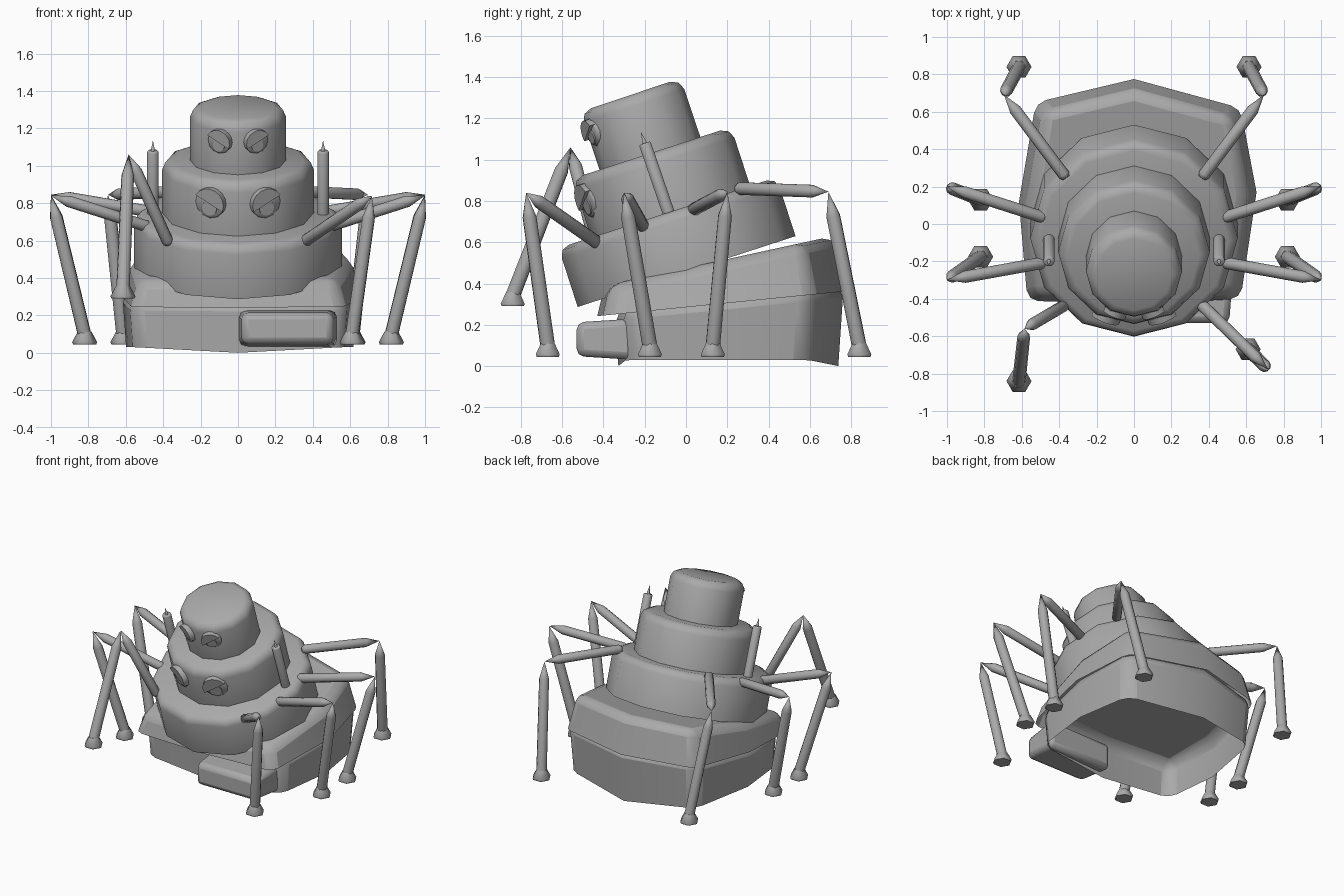
import bpy, bmesh, math
from mathutils import Matrix, Vector

if "Cube" in bpy.data.objects:
    bpy.data.objects.remove(bpy.data.objects["Cube"])

GREY = (0.4, 0.4, 0.4, 1)
mat = bpy.data.materials.new("plain_grey")
mat.use_nodes = True
mat.diffuse_color = GREY
mat.node_tree.nodes["Principled BSDF"].inputs["Base Color"].default_value = GREY


def finish(bm, name, matrix=Matrix(), bevel=0):
    bmesh.ops.recalc_face_normals(bm, faces=bm.faces)
    me = bpy.data.meshes.new(name)
    bm.to_mesh(me)
    bm.free()
    me.transform(matrix)
    me.materials.append(mat)
    ob = bpy.data.objects.new(name, me)
    bpy.context.collection.objects.link(ob)
    if bevel:
        mod = ob.modifiers.new("rounded_edges", "BEVEL")
        mod.width, mod.segments = bevel, 2
        mod.limit_method, mod.angle_limit = "ANGLE", math.radians(40)
    bpy.ops.object.select_all(action="DESELECT")
    ob.select_set(True)
    bpy.context.view_layer.objects.active = ob
    bpy.ops.object.shade_smooth_by_angle(angle=math.radians(62))
    return ob


def lathe(name, profile, sides, matrix):
    """Turn (radius, height) pairs around z; a zero radius gives a tip."""
    bm = bmesh.new()
    rings = []
    for r, h in profile:
        if r == 0:
            rings.append([bm.verts.new((0, 0, h))])
            continue
        rings.append([bm.verts.new((r * math.cos(a), r * math.sin(a), h))
                      for a in (math.tau * i / sides for i in range(sides))])
    for a, b in zip(rings, rings[1:]):
        for i in range(sides):
            j = (i + 1) % sides
            quad = [a[i % len(a)], a[j % len(a)], b[j % len(b)], b[i % len(b)]]
            bm.faces.new(list(dict.fromkeys(quad)))
    for ring in (rings[0], rings[-1]):
        if len(ring) > 1:
            bm.faces.new(ring)
    return finish(bm, name, matrix)


def along(a, b):
    a, b = Vector(a), Vector(b)
    turn = (b - a).to_track_quat("Z", "Y").to_matrix().to_4x4()
    return Matrix.Translation(a) @ turn, (b - a).length


# Base: two open-bottomed shells, the lower one reaching up into the upper one
def shell(name, outline, low, high, low_scale, high_scale, bevel):
    bm = bmesh.new()
    a = [bm.verts.new((x * low_scale, y * low_scale, low(x, y))) for x, y in outline]
    b = [bm.verts.new((x * high_scale, y * high_scale, high(x, y))) for x, y in outline]
    n = len(outline)
    for i in range(n):
        j = (i + 1) % n
        bm.faces.new((a[i], a[j], b[j], b[i]))
    bm.faces.new(b)
    return finish(bm, name, bevel=bevel)


shell("lower_base", [(0, -.34), (.58, -.3), (.64, .17), (.57, .61),
                     (0, .765), (-.525, .635), (-.62, .12), (-.575, -.3)],
      lambda x, y: .03 if x else 0, lambda x, y: .325 + .1 * y, .965, 1, .07)
shell("upper_base", [(0, -.43), (.57, -.4), (.655, .17), (.57, .62),
                     (0, .775), (-.525, .65), (-.615, .12), (-.57, -.41)],
      lambda x, y: .285 + .1 * y, lambda x, y: .475 + .2 * y, 1, .92, .055)

# Block at the front left of the base
bm = bmesh.new()
bmesh.ops.create_cube(bm, size=1)
for v in bm.verts:
    if v.co.y < 0:
        v.co.x *= .92
        v.co.z *= .82
finish(bm, "front_block",
       Matrix.Translation((.265, -.39, .13)) @ Matrix.Diagonal((.53, .28, .2, 1)), bevel=.035)


# Three leaning tiers
def tier(name, centre, lean, radius, height, bevel):
    frame = Matrix.Translation(centre) @ Matrix.Rotation(math.radians(lean), 4, "X")
    lathe(name, [(radius, 0), (radius, height - bevel), (radius - bevel * .3, height - bevel * .3),
                 (radius - bevel, height)], 12, frame)
    return frame


tier("body_tier", (0, .003, .458), 18, .555, .3, .05)
chest = tier("chest_tier", (0, -.062, .71), 18, .405, .34, .055)
head = tier("head", (0, -.168, 1.01), 18.5, .257, .32, .055)


# Eyes: disc, pupil and slanted lid facing out of a tier
def eye(name, frame, side, turn, distance, height, r):
    place = (frame @ Matrix.Rotation(math.radians(turn * side), 4, "Z")
             @ Matrix.Translation((0, -distance, height)) @ Matrix.Rotation(math.pi / 2, 4, "X"))
    lathe(name + "_disc", [(r, -.05), (r, .012), (r * .9, .02)], 12, place)
    lathe(name + "_pupil", [(r * .5, 0), (r * .5, .027)], 10,
          place @ Matrix.Translation((0, -r * .3, 0)))
    bm = bmesh.new()
    arc = [(r * 1.02 * math.cos(a), r * 1.02 * math.sin(a))
           for a in (math.radians(4 + 172 * i / 8) for i in range(9))]
    face = bm.faces.new([bm.verts.new((x, y, 0)) for x, y in arc])
    up = bmesh.ops.extrude_face_region(bm, geom=[face])["geom"]
    bmesh.ops.translate(bm, vec=(0, 0, .04),
                        verts=[v for v in up if isinstance(v, bmesh.types.BMVert)])
    finish(bm, name + "_lid", place @ Matrix.Rotation(math.radians(27 * side), 4, "Z"))


for side, word in ((1, "left"), (-1, "right")):
    eye(word + "_chest_eye", chest, side, 22, .383, .215, .085)
    eye(word + "_head_eye", head, side, 23, .24, .205, .068)
    # Side posts with a small spike
    frame, length = along((.455 * side, -.08, .73), (.455 * side, -.2, 1.08))
    lathe(word + "_post", [(.031, 0), (.031, length - .008), (.026, length), (.011, length),
                           (0, length + .06)], 10, frame)


# Legs: two pointed rods meeting at the knee, and a flared foot
def leg(name, root, knee, foot):
    frame, length = along(root, knee)
    lathe(name + "_upper", [(.02, -.03), (.032, -.01), (.032, length - .1), (0, length)], 10, frame)
    ankle = Vector(foot) + Vector((0, 0, .05))
    frame, length = along(ankle, knee)
    lathe(name + "_lower", [(.036, 0), (.034, length - .12), (0, length)], 10, frame)
    lathe(name + "_foot", [(.062, 0), (.067, .012), (.036, .07)], 6, Matrix.Translation(foot))


PAIRS = {
    "front_middle": ((.5, -.21, .68), (1, -.3, .84), (.82, -.175, .045)),
    "rear_middle": ((.5, .04, .76), (1, .2, .845), (.82, .13, .045)),
    "back": ((.38, .27, .86), (.695, .69, .845), (.615, .84, .045)),
}
for name, points in PAIRS.items():
    for side, word in ((1, "left"), (-1, "right")):
        leg(f"{word}_{name}_leg", *[(x * side, y, z) for x, y, z in points])
leg("left_front_leg", (.37, -.44, .605), (.715, -.775, .84), (.61, -.67, .045))
leg("right_front_leg", (-.38, -.44, .605), (-.585, -.56, 1.06), (-.615, -.84, .29))
